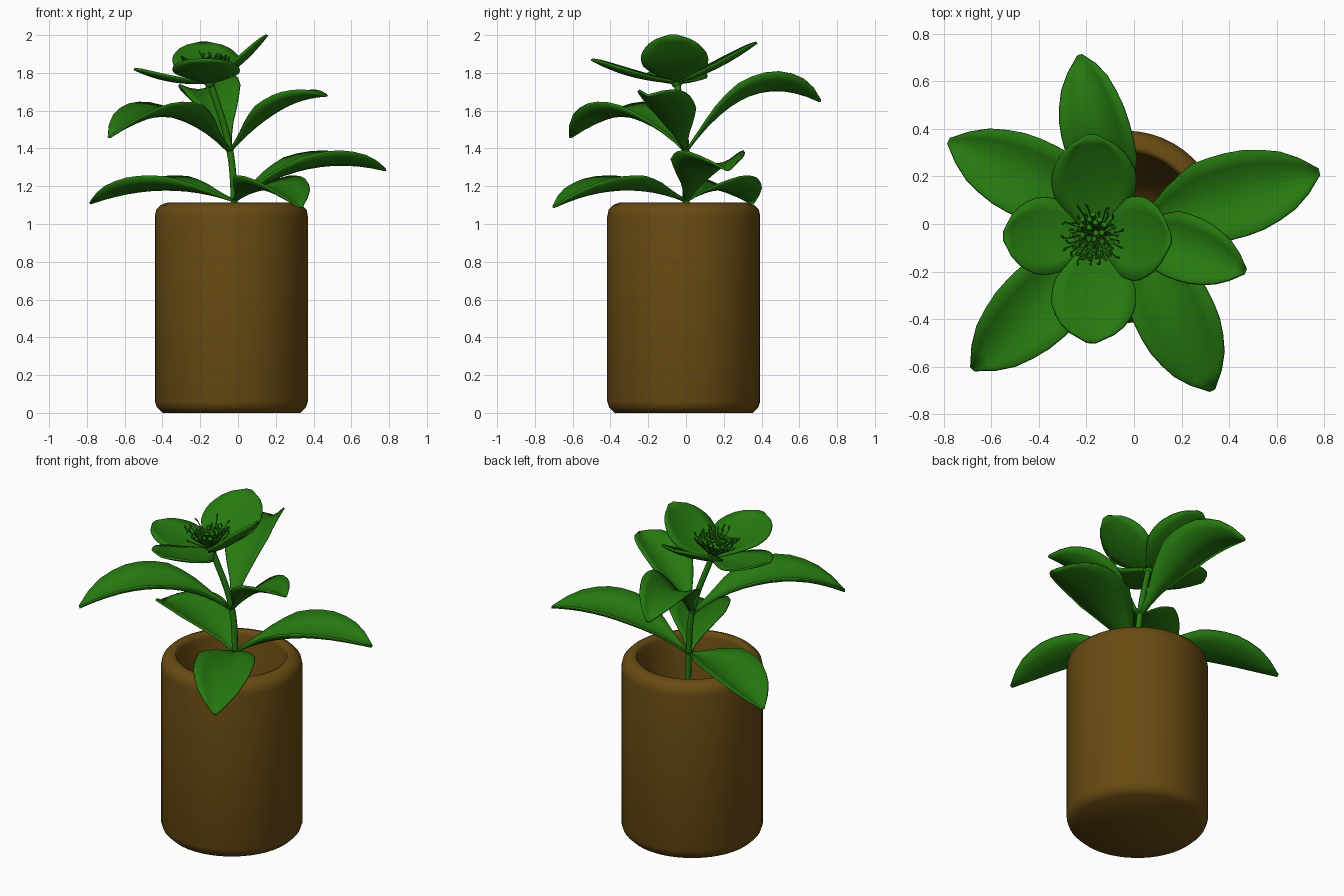
import bpy, bmesh, math, random
from mathutils import Vector, Matrix

cube = bpy.data.objects.get("Cube")
if cube:
    bpy.data.objects.remove(cube, do_unlink=True)
random.seed(4)


def material(name, rgb):
    m = bpy.data.materials.new(name)
    m.use_nodes = True
    m.diffuse_color = (*rgb, 1)
    m.node_tree.nodes["Principled BSDF"].inputs["Base Color"].default_value = (*rgb, 1)
    return m


GREEN = material("leaf green", (0.019, 0.19, 0.005))
BROWN = material("pot brown", (0.14, 0.07, 0.006))


def finish(name, bm, mat, angle=40):
    mesh = bpy.data.meshes.new(name)
    bm.to_mesh(mesh)
    bm.free()
    mesh.materials.append(mat)
    ob = bpy.data.objects.new(name, mesh)
    bpy.context.collection.objects.link(ob)
    bpy.ops.object.select_all(action="DESELECT")
    ob.select_set(True)
    bpy.context.view_layer.objects.active = ob
    bpy.ops.object.shade_smooth_by_angle(angle=math.radians(angle))
    return ob


def interpolate(table, t):
    for (t0, a), (t1, b) in zip(table, table[1:]):
        if t <= t1:
            return a + (b - a) * (t - t0) / (t1 - t0)
    return table[-1][1]


def bezier(a, b, c, t):
    return a * (1 - t) ** 2 + b * 2 * t * (1 - t) + c * t * t


# Curved, trough-shaped blade following a path from base to tip
def blade(name, base, ctrl, tip, outline, half_width, cup, roll=0, rows=12, cols=6):
    base, ctrl, tip = Vector(base), Vector(ctrl), Vector(tip)
    bm = bmesh.new()
    grid = []
    for i in range(rows + 1):
        t = i / rows
        p = bezier(base, ctrl, tip, t)
        along = ((ctrl - base) * (1 - t) + (tip - ctrl) * t).normalized()
        side = along.cross(Vector((0, 0, 1))).normalized()
        side = Matrix.Rotation(-math.radians(roll), 3, along) @ side
        if roll and side.z < 0 < roll:
            side = Matrix.Rotation(2 * math.radians(roll), 3, along) @ side
        up = side.cross(along)
        w = half_width * interpolate(outline, t)
        row = []
        for j in range(cols + 1):
            v = 2 * j / cols - 1
            row.append(bm.verts.new(p + side * w * v + up * w * cup * v * v))
        grid.append(row)
    for r0, r1 in zip(grid, grid[1:]):
        for j in range(cols):
            bm.faces.new((r0[j], r0[j + 1], r1[j + 1], r1[j]))
    ob = finish(name, bm, GREEN, 60)
    mod = ob.modifiers.new("thickness", "SOLIDIFY")
    mod.thickness = 0.012
    mod.offset = 0
    return ob


# Pot: a turned profile with a rounded rim and a tapering hollow
profile = [(0, 0), (0.365, 0), (0.395, 0.03), (0.405, 0.06), (0.405, 1.04),
           (0.398, 1.075), (0.375, 1.1), (0.335, 1.115), (0.32, 1.108), (0.312, 1.08),
           (0.29, 0.85), (0.2, 0.35), (0.1, 0.22), (0, 0.2)]
bm = bmesh.new()
verts = [bm.verts.new((r, 0, z)) for r, z in profile]
edges = [bm.edges.new(pair) for pair in zip(verts, verts[1:])]
bmesh.ops.spin(bm, geom=verts + edges, axis=(0, 0, 1), cent=(0, 0, 0),
               angle=2 * math.pi, steps=48)
bmesh.ops.remove_doubles(bm, verts=bm.verts, dist=0.0005)
bmesh.ops.recalc_face_normals(bm, faces=bm.faces)
pot = finish("pot", bm, BROWN, 50)
pot.location = (-0.035, -0.012, 0)

# Stem: a thin tube leaning toward the flower
curve = bpy.data.curves.new("stem", "CURVE")
curve.dimensions = "3D"
curve.bevel_depth = 0.018
curve.bevel_resolution = 2
curve.use_fill_caps = True
spline = curve.splines.new("BEZIER")
path = [(-0.015, 0, 0.2), (-0.02, 0, 1.12), (-0.045, 0, 1.4), (-0.15, -0.05, 1.76)]
spline.bezier_points.add(len(path) - 1)
for point, co in zip(spline.bezier_points, path):
    point.co = co
    point.handle_left_type = point.handle_right_type = "AUTO"
curve.materials.append(GREEN)
bpy.context.collection.objects.link(bpy.data.objects.new("stem", curve))

# Leaves: three at the lower node, three at the upper node
LEAF = [(0, 0.07), (0.12, 0.2), (0.28, 0.65), (0.42, 0.95), (0.55, 1), (0.7, 0.93),
        (0.85, 0.65), (0.95, 0.3), (1, 0.06)]
low, high = Vector((-0.02, 0, 1.12)), Vector((-0.045, 0, 1.38))
leaves = [  # name, base, tip, height of control point, half width, roll
    ("lower_leaf_right", low, (-0.78, 0.35, 1.11), 1.25, 0.17, 0),
    ("lower_leaf_left", low, (0.78, 0.22, 1.285), 1.39, 0.18, 0),
    ("lower_leaf_front", low, (0.33, -0.70, 1.09), 1.26, 0.17, 0),
    ("upper_leaf_right", high, (-0.68, -0.61, 1.46), 1.72, 0.17, 0),
    ("upper_leaf_back", high, (-0.23, 0.71, 1.65), 1.86, 0.15, 14),
    ("upper_leaf_left", high, (0.47, -0.2, 1.68), 1.67, 0.14, 0),
]
for name, base, tip, z, half, roll in leaves:
    ctrl = base.lerp(Vector(tip), 0.48)
    ctrl.z = z
    blade(name, base, ctrl, tip, LEAF, half, 0.42, roll)

# Petals: four broad blades around the tilted flower centre
PETAL = [(0, 0.15), (0.2, 0.55), (0.4, 0.92), (0.55, 1), (0.7, 0.95), (0.85, 0.72),
         (0.95, 0.42), (1, 0.1)]
heart = (-0.15, -0.05, 1.75)
petals = [
    ("petal_front", (-0.17, -0.3, 1.76), (-0.18, -0.5, 1.87), 0.18),
    ("petal_back", (-0.17, 0.16, 1.80), (-0.18, 0.375, 1.96), 0.18),
    ("petal_right", (-0.36, -0.05, 1.73), (-0.55, -0.05, 1.82), 0.165),
    ("petal_left", (0.0, -0.06, 1.80), (0.155, -0.07, 2.0), 0.18),
]
for name, ctrl, tip, half in petals:
    blade(name, heart, ctrl, tip, PETAL, half, 0.15)


# Stamens: thin filaments with small blunt heads, fanned about the flower axis
def rod(bm, a, b, radius, sides=6):
    d = b - a
    turn = d.to_track_quat("Z", "Y").to_matrix().to_4x4()
    bmesh.ops.create_cone(bm, cap_ends=True, segments=sides, radius1=radius, radius2=radius,
                          depth=d.length, matrix=Matrix.Translation((a + b) / 2) @ turn)


axis = Vector((-0.2, -0.05, 1)).normalized()
tilt = axis.to_track_quat("Z", "Y")
centre = Vector(heart)
bm = bmesh.new()
for i in range(60):
    inner = i < 32
    spread = math.sqrt((i + 0.5) / 60)
    a = i * 2.4
    reach = 0.13 * spread + random.uniform(-0.01, 0.01)
    height = random.uniform(0.09, 0.12) if inner else random.uniform(0.09, 0.15)
    top = centre + tilt @ Vector((reach * math.cos(a), reach * math.sin(a), height))
    rod(bm, centre, top, 0.003, 4)
    lean = (top - centre).normalized()
    if inner:
        rod(bm, top - lean * 0.012, top + lean * 0.012, 0.012, 8)
    else:
        lean += Vector([random.uniform(-1, 1) for _ in range(3)])
        rod(bm, top, top + lean.normalized() * 0.022, 0.005, 5)
finish("stamens", bm, GREEN, 40)

# Receptacle joining stem and petals
bm = bmesh.new()
bmesh.ops.create_uvsphere(bm, u_segments=12, v_segments=8, radius=0.03)
finish("receptacle", bm, GREEN).location = heart
